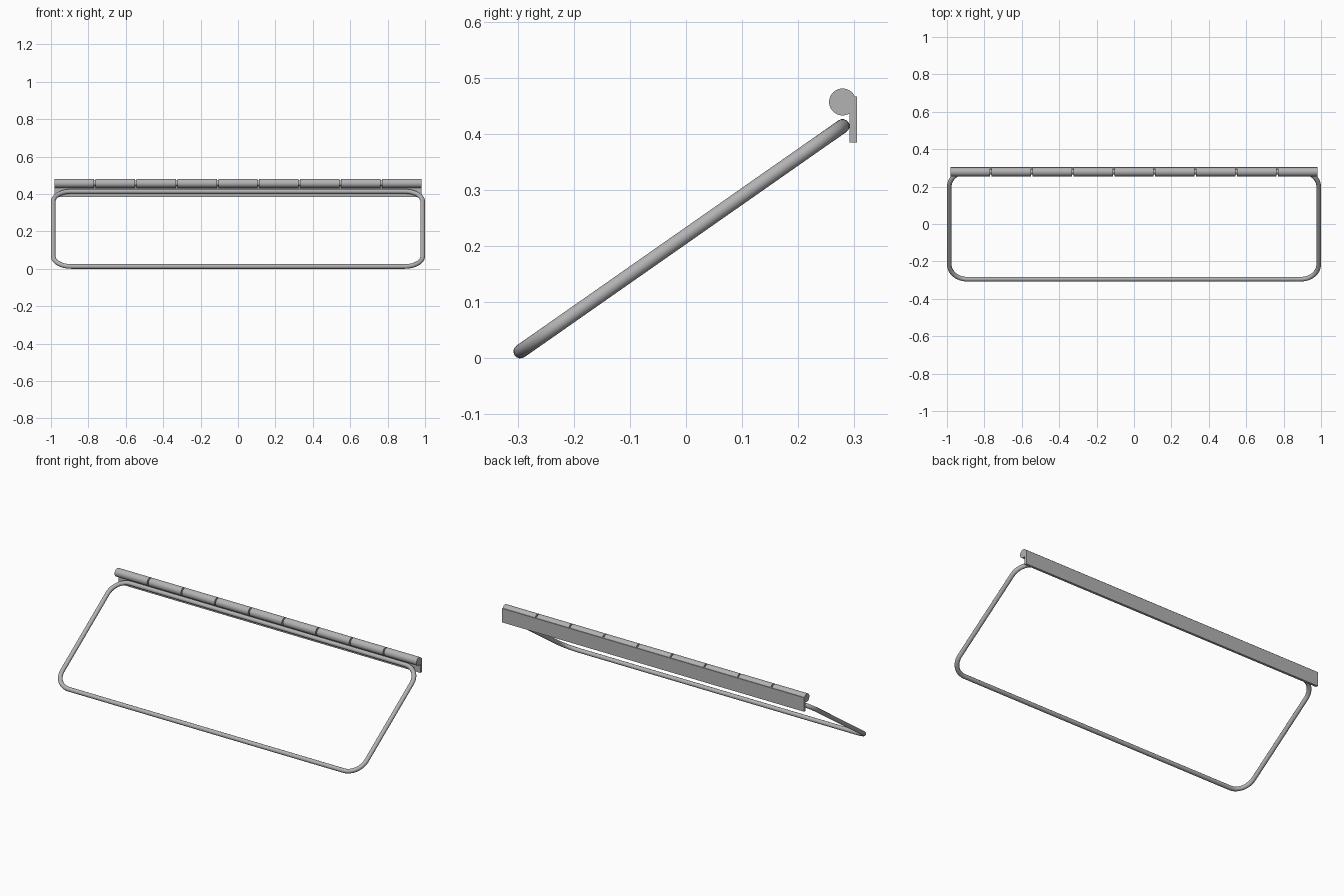
import bpy
import math
from mathutils import Vector, Matrix

cube = bpy.data.objects.get("Cube")
if cube:
    bpy.data.objects.remove(cube, do_unlink=True)

steel = bpy.data.materials.new("grey steel")
steel.use_nodes = True
GREY = (0.45, 0.45, 0.45, 1)
steel.diffuse_color = GREY
steel.node_tree.nodes["Principled BSDF"].inputs["Base Color"].default_value = GREY

HINGE_Y, HINGE_Z = 0.279, 0.457
HALF_LENGTH = 0.98


def finish(obj, name, smooth=True):
    obj.name = name
    obj.data.materials.append(steel)
    if smooth:
        bpy.ops.object.shade_smooth_by_angle(angle=math.radians(35))


def rod(name, x, radius, length):
    bpy.ops.mesh.primitive_cylinder_add(
        vertices=40, radius=radius, depth=length,
        location=(x, HINGE_Y, HINGE_Z), rotation=(0, math.pi / 2, 0))
    finish(bpy.context.object, name)


# Hinge knuckles with narrow gaps, threaded on a pin
COUNT, GAP = 9, 0.008
pitch = (2 * HALF_LENGTH + GAP) / COUNT
for i in range(COUNT):
    rod(f"hinge_knuckle_{i + 1}", (i - (COUNT - 1) / 2) * pitch, 0.024, pitch - GAP)
rod("hinge_pin", 0, 0.014, 2 * HALF_LENGTH - 0.02)

# Flat mounting plate behind the knuckles
bpy.ops.mesh.primitive_cube_add(size=1, location=(0, 0.298, 0.426))
plate = bpy.context.object
plate.scale = (2 * HALF_LENGTH, 0.014, 0.082)
finish(plate, "mounting_plate", smooth=False)

# Sloping rounded rectangle of bent tube
TUBE = 0.0125
low, high = Vector((0, -0.295, TUBE)), Vector((0, 0.279, 0.414))
slope = high - low
half_w, half_h, bend = 1 - TUBE, slope.length / 2, 0.095
points = []
for k, (sx, sy) in enumerate([(1, 1), (-1, 1), (-1, -1), (1, -1)]):
    for step in range(13):
        a = math.pi / 2 * (k + step / 12)
        points.append((sx * (half_w - bend) + bend * math.cos(a),
                       sy * (half_h - bend) + bend * math.sin(a), 0))

path = bpy.data.curves.new("tube_path", "CURVE")
path.dimensions = "3D"
path.bevel_depth = TUBE
path.bevel_resolution = 6
spline = path.splines.new("POLY")
spline.points.add(len(points) - 1)
for p, co in zip(spline.points, points):
    p.co = (*co, 1)
spline.use_cyclic_u = True
frame = bpy.data.objects.new("tube_frame", path)
bpy.context.collection.objects.link(frame)
frame.matrix_world = (Matrix.Translation((low + high) / 2)
                      @ Matrix.Rotation(math.atan2(slope.z, slope.y), 4, "X"))
bpy.ops.object.select_all(action="DESELECT")
frame.select_set(True)
bpy.context.view_layer.objects.active = frame
bpy.ops.object.convert(target="MESH")
frame = bpy.context.object
frame.data.materials.clear()
finish(frame, "tube_frame")
